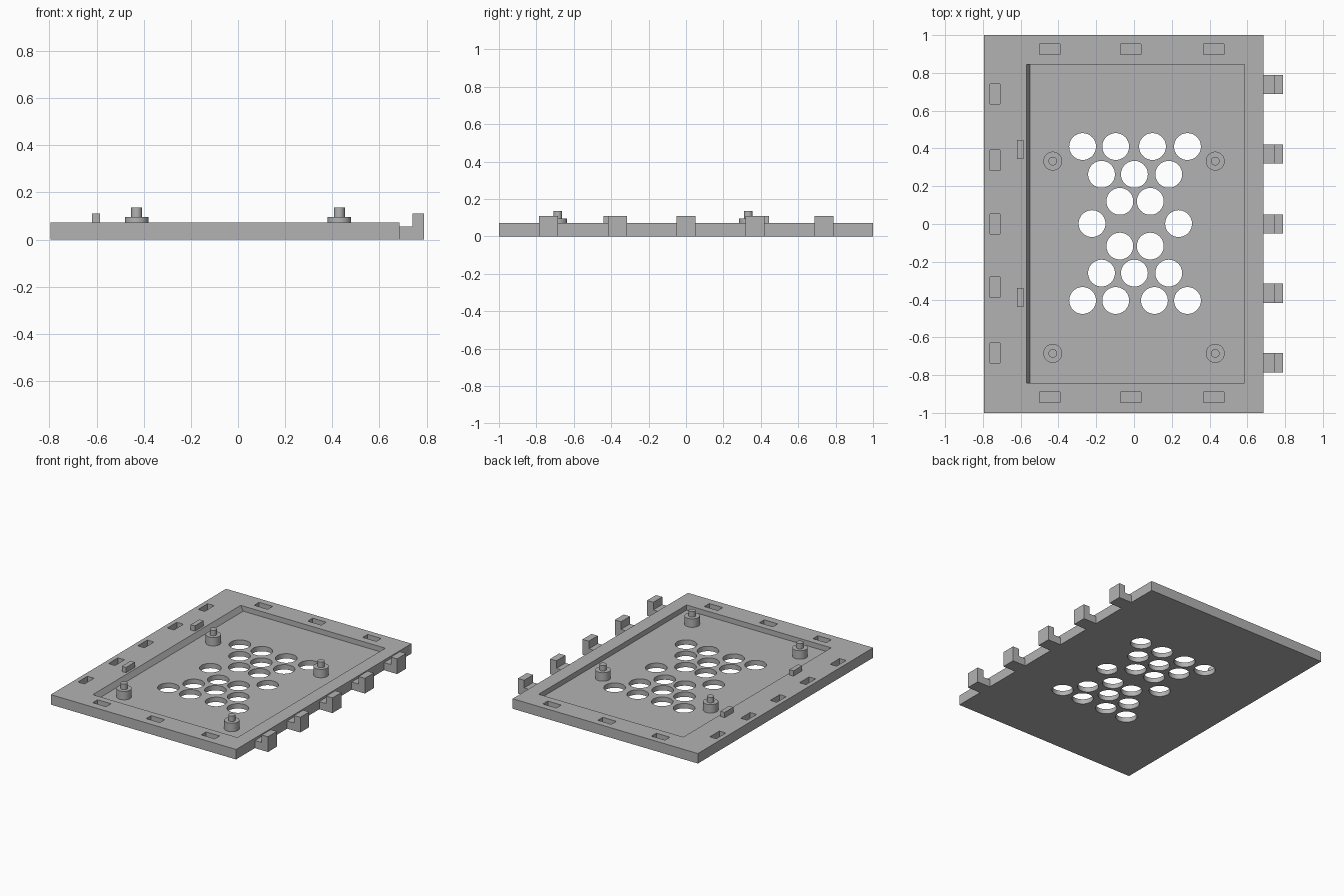
import bpy, bmesh, math
from mathutils import Matrix, Vector

if "Cube" in bpy.data.objects:
    bpy.data.objects.remove(bpy.data.objects["Cube"])

grey = bpy.data.materials.new("plain grey")
grey.use_nodes = True
GREY = (0.45, 0.45, 0.45, 1)
grey.diffuse_color = GREY
grey.node_tree.nodes["Principled BSDF"].inputs["Base Color"].default_value = GREY

TOP, FLOOR = 0.072, 0.035   # plate top and recess floor


def add_box(bm, x0, x1, y0, y1, z0, z1):
    size = Vector((x1 - x0, y1 - y0, z1 - z0))
    centre = Vector((x0 + x1, y0 + y1, z0 + z1)) / 2
    return bmesh.ops.create_cube(
        bm, size=1, matrix=Matrix.Translation(centre) @ Matrix.Diagonal((*size, 1)))["verts"]


def add_cylinder(bm, x, y, r, z0, z1, sides=48):
    bmesh.ops.create_cone(bm, cap_ends=True, segments=sides, radius1=r, radius2=r,
                          depth=z1 - z0, matrix=Matrix.Translation((x, y, (z0 + z1) / 2)))


def add_prism(bm, profile, y0, y1):
    """Extrude an x-z profile along y."""
    face = bm.faces.new([bm.verts.new((x, y0, z)) for x, z in profile])
    ext = bmesh.ops.extrude_face_region(bm, geom=[face])["geom"]
    verts = [v for v in ext if isinstance(v, bmesh.types.BMVert)]
    bmesh.ops.translate(bm, verts=verts, vec=(0, y1 - y0, 0))
    bmesh.ops.recalc_face_normals(bm, faces=bm.faces)


def finish(bm, name):
    mesh = bpy.data.meshes.new(name)
    bm.to_mesh(mesh)
    bm.free()
    mesh.materials.append(grey)
    obj = bpy.data.objects.new(name, mesh)
    bpy.context.collection.objects.link(obj)
    return obj


def smooth(obj):
    bpy.ops.object.select_all(action='DESELECT')
    obj.select_set(True)
    bpy.context.view_layer.objects.active = obj
    bpy.ops.object.shade_smooth_by_angle(angle=math.radians(30))


def cut(obj, cutter):
    mod = obj.modifiers.new("cut", 'BOOLEAN')
    mod.operation, mod.solver, mod.object = 'DIFFERENCE', 'EXACT', cutter
    bpy.context.view_layer.objects.active = obj
    bpy.ops.object.modifier_apply(modifier=mod.name)
    bpy.data.objects.remove(cutter)


# Base plate
bm = bmesh.new()
add_box(bm, -0.795, 0.685, -1, 1, 0, TOP)
plate = finish(bm, "base_plate")

# Tray recess with one sloped side, and blind slots around the rim
bm = bmesh.new()
add_prism(bm, [(-0.57, 0.2), (-0.57, TOP), (-0.55, FLOOR), (0.585, FLOOR), (0.585, 0.2)],
          -0.842, 0.845)
SLOT_FLOOR = 0.03
for y in (0.688, 0.337, 0, -0.335, -0.683):
    add_box(bm, -0.762, -0.71, y - 0.054, y + 0.054, SLOT_FLOOR, 0.2)
for x in (-0.445, -0.017, 0.422):
    for y in (0.925, -0.917):
        add_box(bm, x - 0.054, x + 0.054, y - 0.028, y + 0.028, SLOT_FLOOR, 0.2)
cut(plate, finish(bm, "recess_cutter"))

# Hourglass pattern of through holes
rows = [(0.41, (-0.272, -0.097, 0.098, 0.283)),
        (0.263, (-0.172, 0.002, 0.184)),
        (0.12, (-0.075, 0.086)),
        (0.002, (-0.222, 0.236)),
        (-0.117, (-0.075, 0.086)),
        (-0.26, (-0.172, 0.002, 0.184)),
        (-0.405, (-0.272, -0.097, 0.108, 0.283))]
bm = bmesh.new()
for y, xs in rows:
    for x in xs:
        add_cylinder(bm, x, y, 0.071, -0.1, 0.2)
cut(plate, finish(bm, "hole_cutter"))
smooth(plate)

# Stepped mounting posts
for side, x in (("right", -0.43), ("left", 0.43)):
    for end, y in (("back", 0.333), ("front", -0.685)):
        bm = bmesh.new()
        add_cylinder(bm, x, y, 0.05, FLOOR - 0.005, 0.096)
        add_cylinder(bm, x, y, 0.023, 0.09, 0.135)
        smooth(finish(bm, f"post_{end}_{side}"))

# Upright tabs beside the recess
for i, y in enumerate((0.395, -0.39)):
    bm = bmesh.new()
    add_box(bm, -0.62, -0.586, y - 0.05, y + 0.05, TOP - 0.005, 0.11)
    finish(bm, f"tab_{i + 1}")

# L-shaped hooks along the left edge
hook = [(0.684, 0), (0.79, 0), (0.79, 0.11), (0.74, 0.11), (0.74, 0.055), (0.684, 0.055)]
for i, y in enumerate((0.738, 0.37, 0, -0.367, -0.735)):
    bm = bmesh.new()
    add_prism(bm, hook, y - 0.051, y + 0.051)
    finish(bm, f"hook_{i + 1}")
